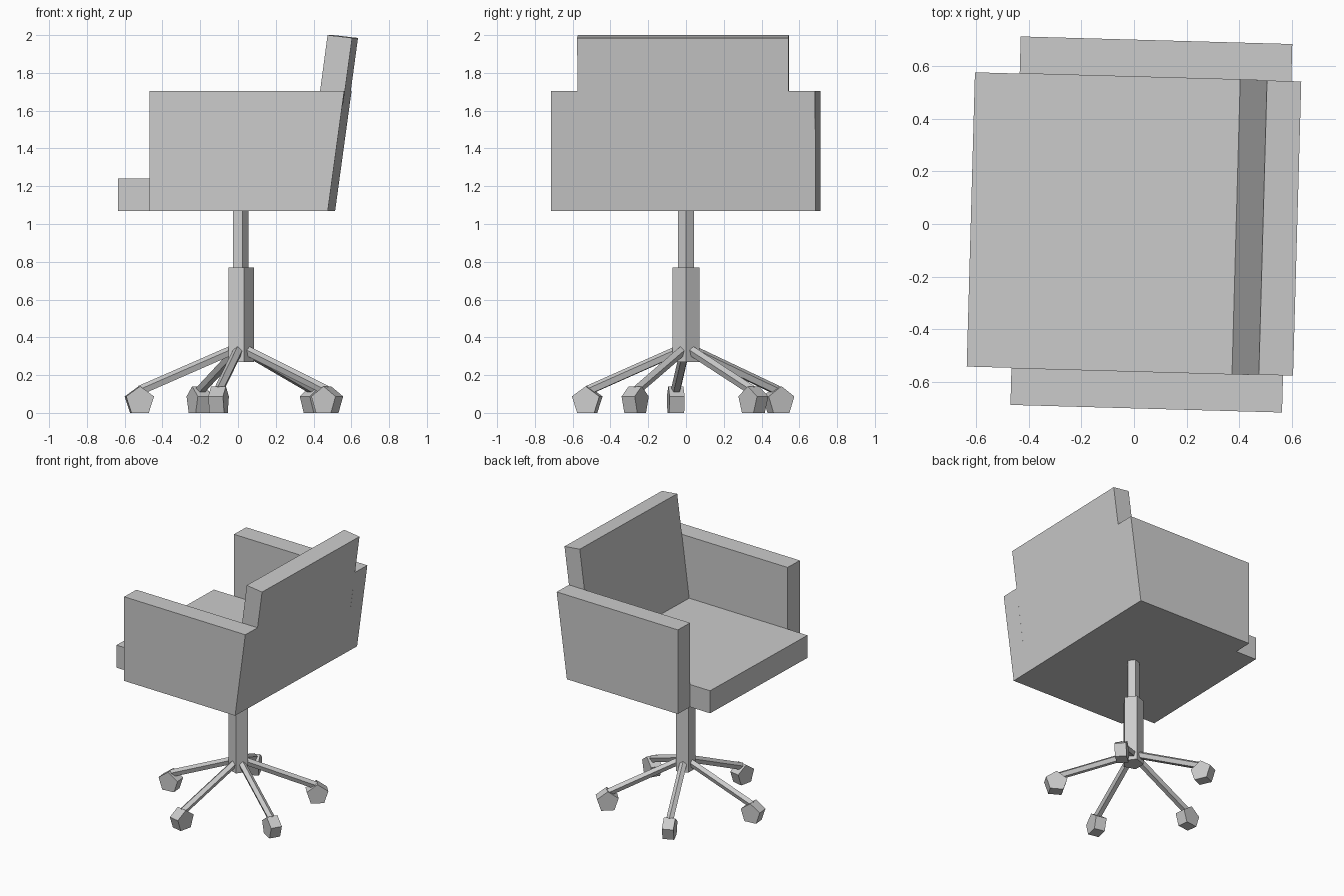
import bpy, bmesh, math
from mathutils import Vector, Matrix

cube = bpy.data.objects.get("Cube")
if cube:
    bpy.data.objects.remove(cube, do_unlink=True)

grey = bpy.data.materials.new("light_grey")
grey.use_nodes = True
grey.diffuse_color = (0.6, 0.6, 0.6, 1)
grey.node_tree.nodes["Principled BSDF"].inputs["Base Color"].default_value = (0.6, 0.6, 0.6, 1)

TURN = Matrix.Rotation(math.radians(-1.6), 4, 'Z')
CENTRE = Vector((0.01, 0, 0))


def add_object(name, bm, matrix):
    bmesh.ops.recalc_face_normals(bm, faces=bm.faces)
    mesh = bpy.data.meshes.new(name)
    bm.to_mesh(mesh)
    bm.free()
    mesh.materials.append(grey)
    obj = bpy.data.objects.new(name, mesh)
    obj.matrix_world = matrix
    bpy.context.collection.objects.link(obj)
    return obj


def extruded(name, profile, y0, y1):
    """Side profile in x and z, pushed from y0 to y1."""
    bm = bmesh.new()
    face = bm.faces.new([bm.verts.new((x, y0, z)) for x, z in profile])
    moved = bmesh.ops.extrude_face_region(bm, geom=[face])["geom"]
    verts = [v for v in moved if isinstance(v, bmesh.types.BMVert)]
    bmesh.ops.translate(bm, verts=verts, vec=(0, y1 - y0, 0))
    return add_object(name, bm, TURN)


def five_sided(name, start, end, radius, up):
    """Five-sided bar between two points, with one edge towards up."""
    z = (end - start).normalized()
    y = z.cross(up).normalized()
    x = y.cross(z)
    matrix = Matrix((x, y, z)).transposed().to_4x4()
    matrix.translation = (start + end) / 2
    bm = bmesh.new()
    bmesh.ops.create_cone(bm, cap_ends=True, segments=5, radius1=radius,
                          radius2=radius, depth=(end - start).length)
    # Put the first corner exactly on local +x
    corner = max(bm.verts, key=lambda v: v.co.x).co
    bmesh.ops.rotate(bm, verts=bm.verts, cent=(0, 0, 0),
                     matrix=Matrix.Rotation(-math.atan2(corner.y, corner.x), 3, 'Z'))
    return add_object(name, bm, matrix)


# Seat and leaning back in one shell
extruded("seat_and_back",
         [(-0.62, 1.07), (0.495, 1.07), (0.62, 1.985), (0.49, 2.0), (0.388, 1.24), (-0.62, 1.24)],
         -0.559, 0.559)

# Arm panels, flush with the rear of the back
arm = [(-0.45, 1.07), (0.495, 1.07), (0.582, 1.705), (-0.45, 1.705)]
for side, name in ((-1, "front_arm"), (1, "rear_arm")):
    extruded(name, arm, side * 0.559, side * 0.70)

# Two-stage post
for name, low, high, radius in (("lower_post", 0.27, 0.77, 0.074), ("upper_post", 0.77, 1.07, 0.045)):
    five_sided(name, CENTRE + Vector((0, 0, low)), CENTRE + Vector((0, 0, high)),
               radius, Vector((1, 0, 0)))

# Star base: five sloping legs, each with a caster
for i in range(5):
    angle = math.radians(185.8 + 72 * i)
    out = Vector((math.cos(angle), math.sin(angle), 0))
    across = Vector((-out.y, out.x, 0))
    up = Vector((0, 0, 1))
    five_sided(f"leg_{i + 1}", CENTRE + out * 0.03 + up * 0.335,
               CENTRE + out * 0.53 + up * 0.118, 0.027, up)
    hub = CENTRE + out * 0.535 + up * 0.063
    five_sided(f"caster_{i + 1}", hub - across * 0.04, hub + across * 0.04, 0.078, up)
